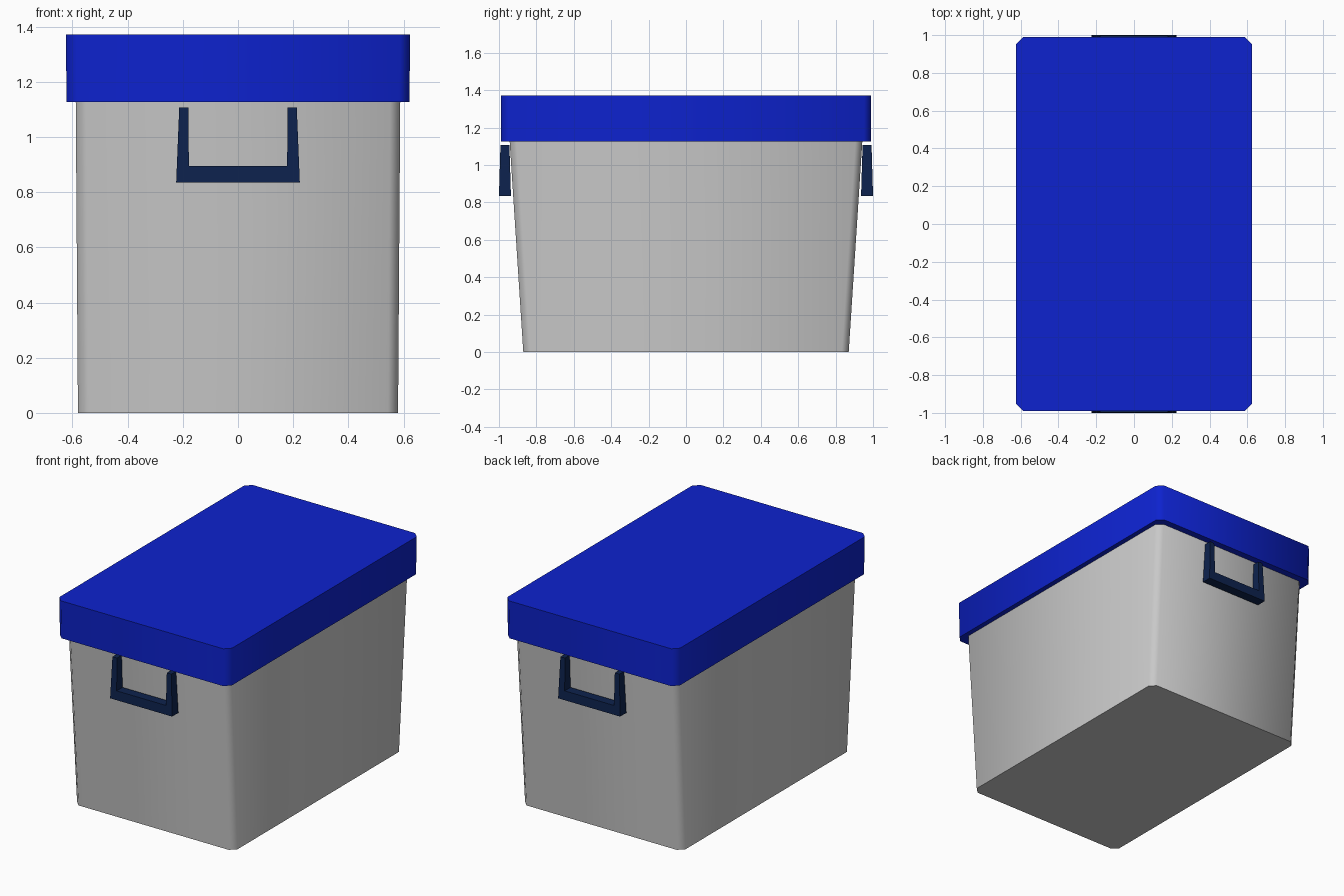
import bpy, bmesh, math

if "Cube" in bpy.data.objects:
    bpy.data.objects.remove(bpy.data.objects["Cube"])


def material(name, rgb):
    m = bpy.data.materials.new(name)
    m.diffuse_color = (*rgb, 1)
    m.use_nodes = True
    m.node_tree.nodes["Principled BSDF"].inputs["Base Color"].default_value = m.diffuse_color
    return m


GREY = material("light grey plastic", (0.58, 0.58, 0.58))
BLUE = material("bright blue plastic", (0.004, 0.016, 0.62))
NAVY = material("dark navy plastic", (0.004, 0.016, 0.075))


def make_object(name, bm, mat, smooth=False):
    bmesh.ops.recalc_face_normals(bm, faces=bm.faces[:])
    me = bpy.data.meshes.new(name)
    bm.to_mesh(me)
    bm.free()
    me.materials.append(mat)
    ob = bpy.data.objects.new(name, me)
    bpy.context.collection.objects.link(ob)
    if smooth:
        bpy.ops.object.select_all(action='DESELECT')
        ob.select_set(True)
        bpy.context.view_layer.objects.active = ob
        bpy.ops.object.shade_smooth_by_angle(angle=math.radians(50))
    return ob


def tapered_box(name, bottom, top, cut, mat):
    """Box with cut corners; bottom and top are (half x, half y, z)."""
    bm = bmesh.new()
    rings = []
    for hx, hy, z in (bottom, top):
        pts = []
        for sx, sy in ((1, 1), (-1, 1), (-1, -1), (1, -1)):
            a = (sx * hx, sy * (hy - cut), z)
            b = (sx * (hx - cut), sy * hy, z)
            pts += [a, b] if sx * sy > 0 else [b, a]
        rings.append([bm.verts.new(p) for p in pts])
    low, high = rings
    for i in range(8):
        j = (i + 1) % 8
        bm.faces.new((low[i], low[j], high[j], high[i]))
    bm.faces.new(low[::-1])
    bm.faces.new(high)
    return make_object(name, bm, mat, True)


# Tub and overhanging lid
tapered_box("tub", (0.58, 0.87, 0), (0.588, 0.943, 1.13), 0.037, GREY)
tapered_box("lid", (0.621, 0.988, 1.126), (0.624, 0.99, 1.371), 0.037, BLUE)


# U-shaped handles on both ends, thicker at the bottom
def handle(name, side):
    profile = [(-0.213, 1.106), (-0.224, 0.835), (0.224, 0.835), (0.213, 1.106),
               (0.18, 1.106), (0.178, 0.895), (-0.178, 0.895), (-0.18, 1.106)]
    bm = bmesh.new()
    outer, inner = [], []
    for x, z in profile:
        t = (z - 0.835) / 0.271
        outer.append(bm.verts.new((x, side * (1.0 - 0.008 * t), z)))
        inner.append(bm.verts.new((x, side * (0.936 + 0.008 * t), z)))
    for i in range(8):
        j = (i + 1) % 8
        bm.faces.new((outer[i], outer[j], inner[j], inner[i]))
    for ring in (outer, inner):
        for a, b, c, d in ((0, 1, 6, 7), (1, 2, 5, 6), (2, 3, 4, 5)):
            bm.faces.new((ring[a], ring[b], ring[c], ring[d]))
    make_object(name, bm, NAVY)


handle("front_handle", -1)
handle("back_handle", 1)
